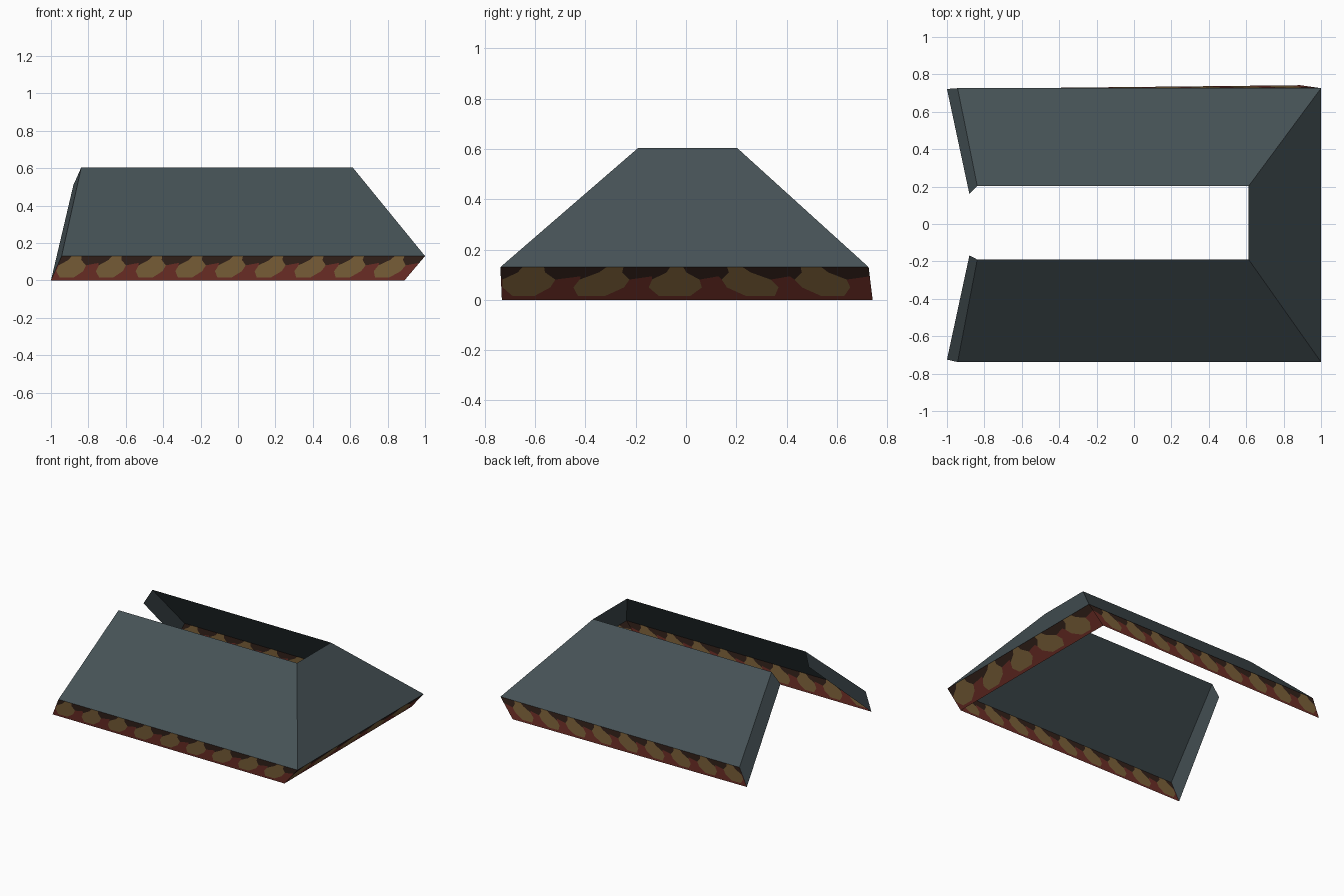
import bpy, bmesh, math
from mathutils import Vector

if "Cube" in bpy.data.objects:
    bpy.data.objects.remove(bpy.data.objects["Cube"])


def mat(name, rgb):
    m = bpy.data.materials.new(name)
    m.diffuse_color = (*rgb, 1)
    m.use_nodes = True
    m.node_tree.nodes["Principled BSDF"].inputs["Base Color"].default_value = m.diffuse_color
    return m


SLATE = mat("slate", (0.061, 0.084, 0.093))
RED = mat("dark red", (0.150, 0.027, 0.019))
OCHRE = mat("ochre", (0.195, 0.115, 0.040))
BROWN = mat("dark brown", (0.032, 0.015, 0.010))


def make(name, faces, mats):
    """faces: list of (points, material index)"""
    bm = bmesh.new()
    for pts, idx in faces:
        f = bm.faces.new([bm.verts.new(p) for p in pts])
        f.material_index = idx
    bmesh.ops.remove_doubles(bm, verts=bm.verts, dist=1e-5)
    me = bpy.data.meshes.new(name)
    bm.to_mesh(me)
    bm.free()
    for m in mats:
        me.materials.append(m)
    ob = bpy.data.objects.new(name, me)
    bpy.context.collection.objects.link(ob)
    return ob


# Corner points: eave bottom, eave top and ridge of the open hipped skirt
fl_bot, fr_bot = Vector((-1, -.725, 0)), Vector((.89, -.732, 0))
fl_top, fr_top = Vector((-.943, -.738, .13)), Vector((1, -.738, .13))
bl_bot, br_bot = Vector((-1, .722, 0)), Vector((.89, .742, 0))
bl_top, br_top = Vector((-.943, .726, .13)), Vector((1, .726, .13))
fl_rdg, fr_rdg = Vector((-.838, -.19, .604)), Vector((.613, -.19, .604))
bl_rdg, br_rdg = Vector((-.838, .203, .604)), Vector((.613, .203, .604))
f_end, b_end = Vector((-.88, -.168, .51)), Vector((-.88, .16, .51))

# Sloping roof panels (single sheets)
make("front_slope", [((fl_top, fr_top, fr_rdg, fl_rdg), 0)], [SLATE])
make("right_slope", [((fr_top, br_top, br_rdg, fr_rdg), 0)], [SLATE])
make("back_slope", [((br_top, bl_top, bl_rdg, br_rdg), 0)], [SLATE])

# Edge strips on the open left side
make("front_end_strip", [((fl_bot, fl_top, fl_rdg, f_end), 0)], [SLATE])
make("back_end_strip", [((bl_bot, b_end, bl_rdg, bl_top), 0)], [SLATE])

# One repeat of the painted eave: ochre blob, red ground, brown top shade
HALF = [
    ([(0, 0), (.32, .12), (.16, .38), (0, .72)], 0),
    ([(0, .72), (.16, .38), (.16, .62)], 0),
    ([(0, .72), (.16, .62), (.34, .84), (.38, 1), (0, 1)], 2),
]
CELL = [
    ([(0, 0), (1, 0), (.68, .12), (.32, .12)], 0),
    ([(.32, .12), (.68, .12), (.84, .38), (.84, .62), (.66, .84),
      (.62, 1), (.38, 1), (.34, .84), (.16, .62), (.16, .38)], 1),
] + HALF + [([(1 - u, v) for u, v in reversed(p)], i) for p, i in HALF]


def eave(name, b0, b1, t0, t1, n, centre, flip=False, slant=0):
    def place(k, u, v):
        # slide the blob towards the start of its cell
        if 0 < u < 1:
            u += centre - .5
        s = (k + u) / n
        s += slant * (v - .5) * math.sin(2 * math.pi * s)
        return b0.lerp(b1, s).lerp(t0.lerp(t1, s), v)
    faces = []
    for k in range(n):
        for pts, idx in CELL:
            loop = [place(k, u, v) for u, v in pts]
            faces.append((loop[::-1] if flip else loop, idx))
    make(name, faces, [RED, OCHRE, BROWN])


# Painted eave bands
eave("front_eave", fl_bot, fr_bot, fl_top, fr_top, 9, .37)
eave("back_eave", bl_bot, br_bot, bl_top, br_top, 9, .37, flip=True)
eave("right_eave", fr_bot, br_bot, fr_top, br_top, 5, .36, slant=.08)
